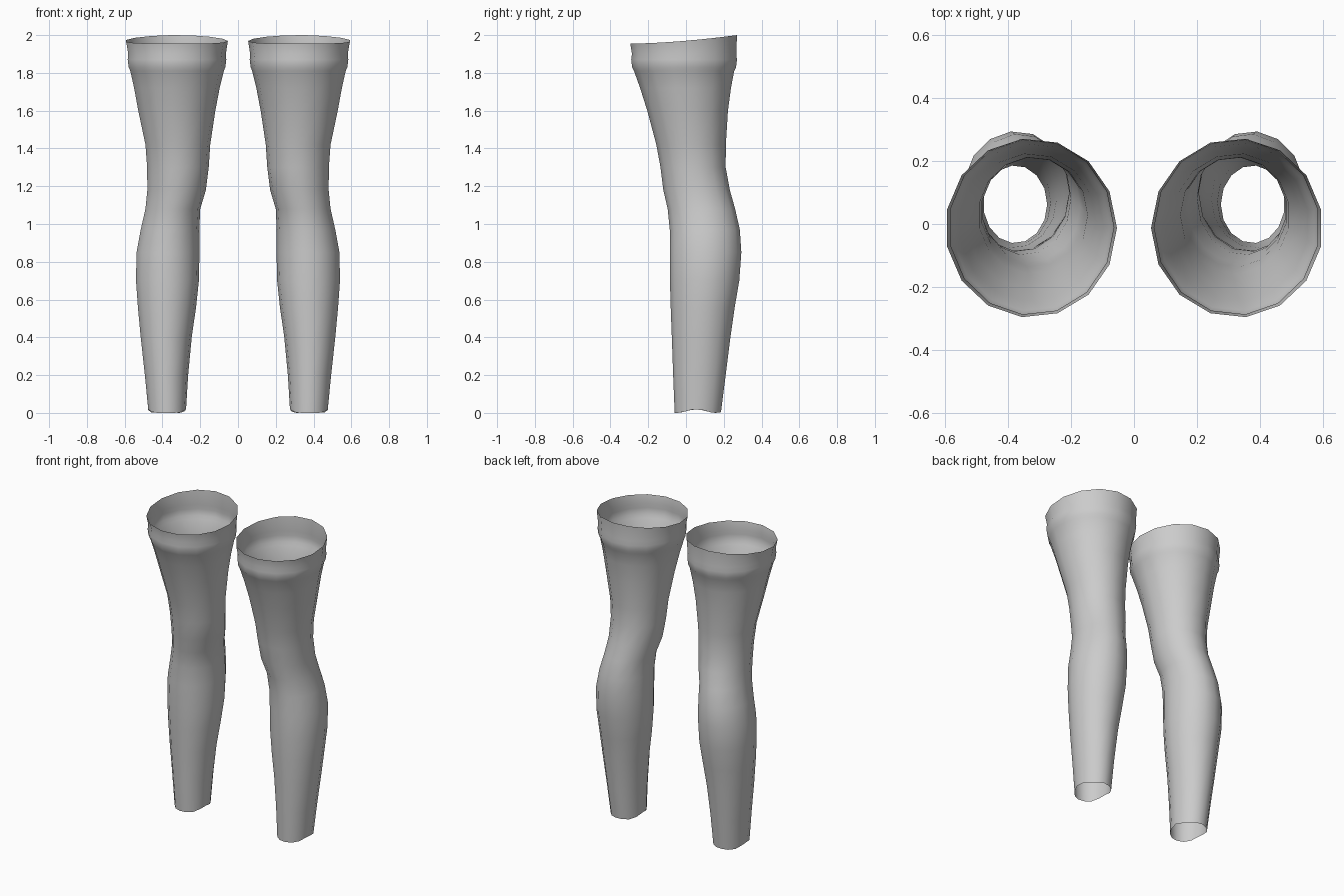
import bpy, bmesh, math

SIDES = 15
# Cross-sections of one sleeve: height, inner x, outer x, front y, back y
RINGS = [
    (0.010, 0.275, 0.475, -0.060, 0.185),
    (0.20, 0.264, 0.493, -0.068, 0.210),
    (0.40, 0.245, 0.515, -0.075, 0.235),
    (0.56, 0.222, 0.530, -0.081, 0.258),
    (0.70, 0.207, 0.540, -0.085, 0.282),
    (0.85, 0.204, 0.537, -0.086, 0.293),
    (0.97, 0.205, 0.515, -0.086, 0.285),
    (1.08, 0.200, 0.490, -0.097, 0.260),
    (1.18, 0.170, 0.480, -0.120, 0.232),
    (1.30, 0.155, 0.481, -0.135, 0.210),
    (1.42, 0.147, 0.490, -0.157, 0.211),
    (1.60, 0.120, 0.528, -0.205, 0.222),
    (1.72, 0.097, 0.550, -0.243, 0.238),
    (1.81, 0.075, 0.570, -0.275, 0.255),
    (1.83, 0.067, 0.579, -0.285, 0.265),
    (1.87, 0.062, 0.584, -0.290, 0.270),
    (1.90, 0.064, 0.581, -0.286, 0.266),
    (1.96, 0.054, 0.592, -0.295, 0.270),
]

fabric = bpy.data.materials.new("grey fabric")
fabric.diffuse_color = (0.6, 0.6, 0.6, 1)

# Unit outline with one corner on the inner side, stretched to fill -1..1
angles = [math.pi + math.tau * k / SIDES for k in range(SIDES)]
UNIT = [(math.cos(a), math.sin(a)) for a in angles]


def spread(values):
    lo, hi = min(values), max(values)
    return [(v - lo) / (hi - lo) for v in values]


FX = spread([p[0] for p in UNIT])
FY = spread([p[1] for p in UNIT])


def sleeve(name, side):
    bm = bmesh.new()
    rows = []
    for i, (z, x0, x1, y0, y1) in enumerate(RINGS):
        row = []
        for fx, fy in zip(FX, FY):
            h = z
            if i == len(RINGS) - 1:      # upper rim rises to the back
                h = 1.955 + 0.045 * fy ** 1.7
            elif i == 0:                 # wavy lower hem
                h = 0.010 - 0.010 * math.cos(math.tau * (fy - 0.05) * 1.2)
            row.append(bm.verts.new((side * (x0 + (x1 - x0) * fx),
                                     y0 + (y1 - y0) * fy, h)))
        rows.append(row)
    # Open tube, no end caps
    for a, b in zip(rows, rows[1:]):
        for k in range(SIDES):
            n = (k + 1) % SIDES
            quad = [a[k], a[n], b[n], b[k]]
            bm.faces.new(quad if side > 0 else quad[::-1])
    mesh = bpy.data.meshes.new(name)
    bm.to_mesh(mesh)
    bm.free()
    mesh.materials.append(fabric)
    mesh.shade_smooth()
    ob = bpy.data.objects.new(name, mesh)
    bpy.context.collection.objects.link(ob)


sleeve("right_leg_sleeve", 1)
sleeve("left_leg_sleeve", -1)
